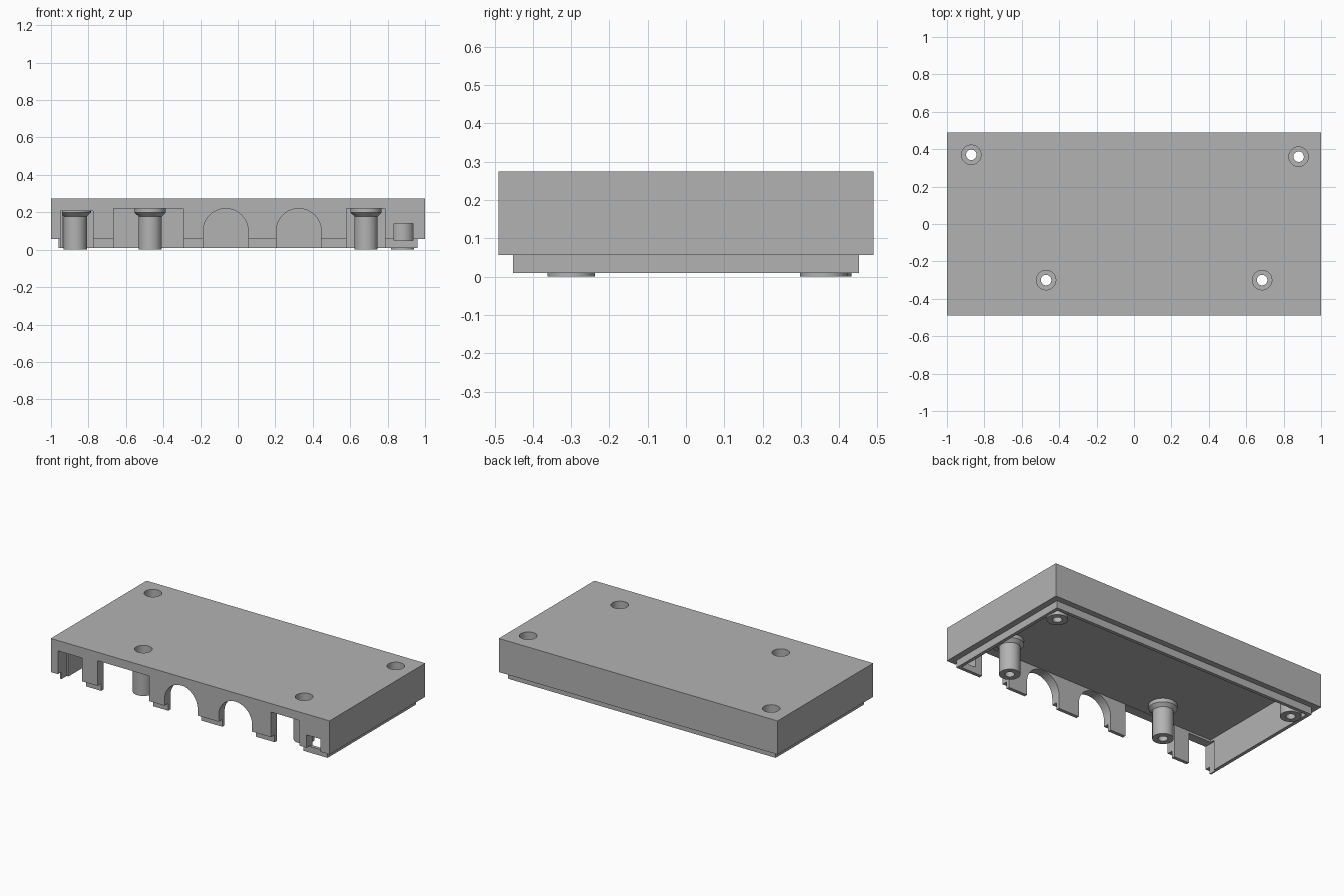
import bpy, bmesh, math

if "Cube" in bpy.data.objects:
    bpy.data.objects.remove(bpy.data.objects["Cube"])

grey = bpy.data.materials.new("plain_grey")
grey.use_nodes = True
COLOUR = (0.45, 0.45, 0.45, 1)
grey.diffuse_color = COLOUR
grey.node_tree.nodes["Principled BSDF"].inputs["Base Color"].default_value = COLOUR

CEILING = 0.222
BORE = 0.052


def finish(name, bm):
    bmesh.ops.recalc_face_normals(bm, faces=bm.faces)
    mesh = bpy.data.meshes.new(name)
    bm.to_mesh(mesh)
    bm.free()
    mesh.materials.append(grey)
    obj = bpy.data.objects.new(name, mesh)
    bpy.context.collection.objects.link(obj)
    return obj


def bridge(bm, a, b):
    for i in range(len(a)):
        j = (i + 1) % len(a)
        bm.faces.new((a[i], a[j], b[j], b[i]))


def prism(bm, base, offset):
    """Closed prism from a base outline moved along an offset."""
    a = [bm.verts.new(p) for p in base]
    b = [bm.verts.new([c + d for c, d in zip(p, offset)]) for p in base]
    bridge(bm, a, b)
    bm.faces.new(a)
    bm.faces.new(b)


def front_cut(bm, outline):
    prism(bm, [(x, -0.6, z) for x, z in outline], (0, 0.2, 0))


def rect(x0, x1, z0, z1):
    return [(x0, z0), (x1, z0), (x1, z1), (x0, z1)]


def arch(x0, x1, top):
    r, mid = (x1 - x0) / 2, (x0 + x1) / 2
    curve = [(mid + r * math.cos(math.pi * i / 24),
              top - r + r * math.sin(math.pi * i / 24)) for i in range(25)]
    return [(x0, -0.1), (x1, -0.1)] + curve


def circle(x, y, z, r, n=48):
    return [(x + r * math.cos(math.tau * i / n),
             y + r * math.sin(math.tau * i / n), z) for i in range(n)]


# Hollow lid with a stepped lip, lofted through rectangular sections
bm = bmesh.new()
sections = [(1, 0.49, 0.275), (1, 0.49, 0.057), (0.96, 0.452, 0.057),
            (0.96, 0.452, 0.01), (0.938, 0.43, 0.01), (0.938, 0.43, CEILING)]
loops = [[bm.verts.new((sx * w, sy * d, z))
          for sx, sy in ((-1, -1), (1, -1), (1, 1), (-1, 1))]
         for w, d, z in sections]
for a, b in zip(loops, loops[1:]):
    bridge(bm, a, b)
bm.faces.new(loops[0])
bm.faces.new(loops[-1])
lid = finish("lid_shell", bm)

# Port openings in the front wall and screw bores in the top
POSTS = {"back_right_post": (-0.87, 0.37), "back_left_post": (0.88, 0.36),
         "front_right_post": (-0.47, -0.3), "front_left_post": (0.685, -0.3)}
bm = bmesh.new()
for outline in (rect(-0.95, -0.775, -0.1, 0.208), rect(-0.665, -0.295, -0.1, 0.22),
                arch(-0.185, 0.055, 0.22), arch(0.205, 0.445, 0.22),
                rect(0.58, 0.785, -0.1, 0.22), rect(0.835, 0.935, 0.05, 0.14)):
    front_cut(bm, outline)
for x, y in POSTS.values():
    prism(bm, circle(x, y, 0.19, BORE), (0, 0, 0.2))
cutter = finish("opening_cutter", bm)
cutter.hide_render = True

mod = lid.modifiers.new("openings", "BOOLEAN")
mod.operation = "DIFFERENCE"
mod.solver = "EXACT"
mod.object = cutter
bpy.context.view_layer.update()
cut_mesh = bpy.data.meshes.new_from_object(
    lid.evaluated_get(bpy.context.evaluated_depsgraph_get()))
lid.modifiers.clear()
lid.data = cut_mesh
bpy.data.objects.remove(cutter)

# Hollow screw posts with a flared collar around the screw head seat
PROFILE = [(0.028, 0), (0.062, 0), (0.062, 0.178), (0.083, 0.198),
           (0.083, CEILING), (BORE, CEILING), (BORE, 0.2), (0.028, 0.2)]
parts = [lid]
for name, (x, y) in POSTS.items():
    bm = bmesh.new()
    rings = [[bm.verts.new(p) for p in circle(x, y, z, r)] for r, z in PROFILE]
    for a, b in zip(rings, rings[1:] + rings[:1]):
        bridge(bm, a, b)
    parts.append(finish(name, bm))

# Smooth round surfaces, keep hard edges crisp
bpy.ops.object.select_all(action="DESELECT")
for obj in parts:
    obj.select_set(True)
bpy.context.view_layer.objects.active = lid
bpy.ops.object.shade_smooth_by_angle(angle=math.radians(30))
